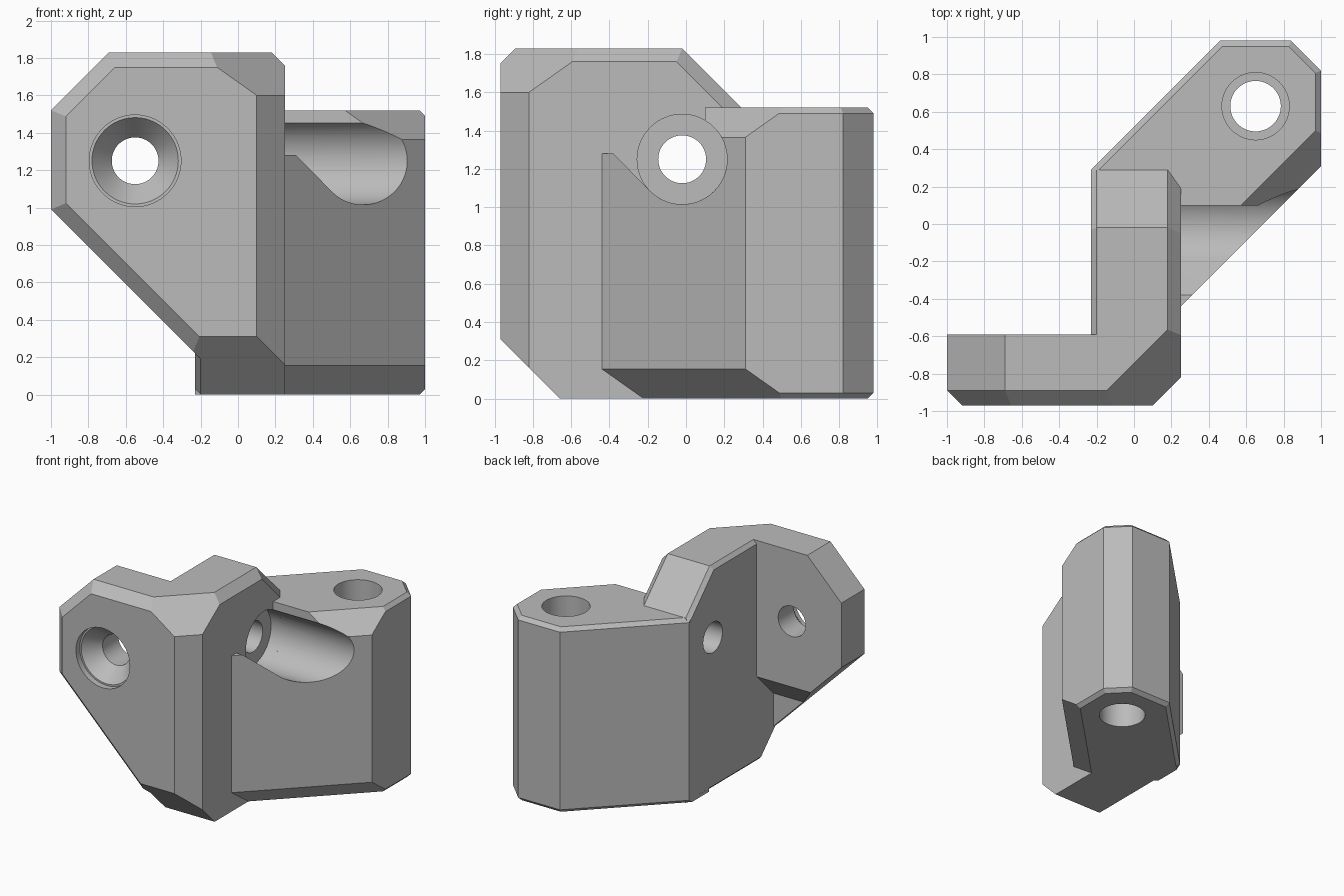
import bpy
import bmesh
import math
from mathutils import Vector, Matrix

cube = bpy.data.objects.get("Cube")
if cube:
    bpy.data.objects.remove(cube, do_unlink=True)


def plane(normal, d):
    """Half-space normal . p <= d, stored with a unit normal."""
    n = Vector(normal)
    return n.normalized(), d / n.length


def chamfer(a, b, width):
    """Half-space cutting the edge between two perpendicular planes."""
    return plane(a[0] + b[0], a[1] + b[1] - width)


def make_object(name, bm):
    bmesh.ops.recalc_face_normals(bm, faces=bm.faces)
    mesh = bpy.data.meshes.new(name)
    bm.to_mesh(mesh)
    bm.free()
    obj = bpy.data.objects.new(name, mesh)
    bpy.context.collection.objects.link(obj)
    return obj


def convex(name, planes):
    """Solid left over when a big block is trimmed by every plane."""
    bm = bmesh.new()
    bmesh.ops.create_cube(bm, size=6)
    for n, d in planes:
        geom = bm.verts[:] + bm.edges[:] + bm.faces[:]
        bmesh.ops.bisect_plane(bm, geom=geom, dist=1e-5, plane_co=n * d,
                               plane_no=n, clear_outer=True)
        rim = [e for e in bm.edges if e.is_boundary]
        if rim:
            bmesh.ops.edgeloop_fill(bm, edges=rim)
    return make_object(name, bm)


def cone(name, start, axis, length, r1, r2=None):
    """Round cutter running from start along axis."""
    axis = Vector(axis)
    bm = bmesh.new()
    turn = axis.to_track_quat('Z', 'Y').to_matrix().to_4x4()
    place = Matrix.Translation(Vector(start) + axis * length / 2) @ turn
    bmesh.ops.create_cone(bm, cap_ends=True, segments=64, radius1=r1,
                          radius2=r1 if r2 is None else r2,
                          depth=length, matrix=place)
    return make_object(name, bm)


def combine(target, tool, operation):
    """Apply a boolean and discard the tool object."""
    mod = target.modifiers.new("boolean", 'BOOLEAN')
    mod.operation = operation
    mod.solver = 'EXACT'
    mod.object = tool
    bpy.context.view_layer.update()
    graph = bpy.context.evaluated_depsgraph_get()
    mesh = bpy.data.meshes.new_from_object(target.evaluated_get(graph))
    target.modifiers.clear()
    target.data = mesh
    bpy.data.objects.remove(tool, do_unlink=True)


# Planes shared by the front plate and the side plate
floor = plane((0, 0, -1), 0)
top = plane((0, 0, 1), 1.83)
front = plane((0, -1, 0), 0.97)
right = plane((1, 0, 0), 0.25)
corner = plane((1, -1, 0), 1.07)
toe = plane((0, -1, -1), 0.66)
shared = [floor, top, front, right, corner, toe,
          chamfer(front, top, 0.08), chamfer(right, top, 0.07),
          chamfer(corner, top, 0.23)]

# Side plate, sloping down at the back
inner = plane((-1, 0, 0), 0.23)
slope = plane((0, 1, 1), 1.81)
body = convex("corner_bracket", shared + [
    inner, slope, plane((0, 1, 0), 0.29), chamfer(right, slope, 0.07)]
    + [chamfer(inner, p, 0.03) for p in (top, slope, floor, toe)])

# Front plate, thinner under the sloped undercut at its back
left = plane((-1, 0, 0), 1)
upper_left = plane((-1, 0, 1), 2.52)
lower_left = plane((-1, 0, -1), 0.01)
plate = shared + [left, upper_left, lower_left] + [
    chamfer(front, p, 0.08) for p in (left, upper_left, lower_left)]
upper_plate = convex("upper_plate", plate + [
    plane((0, 1, 0), -0.59), plane((0, 1, -1), -1.30)])
lower_plate = convex("lower_plate", plate + [plane((0, 1, 0), -0.81)])

# Diagonal lug with chamfered top and bottom rims
lug_top = plane((0, 0, 1), 1.52)
lug_front = plane((1, -1, 0), 0.69)
lug_sides = [plane((-1, 1, 0), 0.52), plane((0, 1, 0), 0.98),
             plane((1, 1, 0), 1.82), plane((1, 0, 0), 1)]
lug_planes = [floor, lug_top, lug_front] + lug_sides
lug_planes += [plane((-1, 0, 0), 0.229), plane((-1, -1, 0), 0.2)]
for cap in (lug_top, floor):
    lug_planes.append(chamfer(lug_front, cap, 0.155))
    lug_planes += [chamfer(side, cap, 0.03) for side in lug_sides]
lug = convex("lug", lug_planes)

# Screwdriver channel: round below, open above
bolt_y, bolt_z, bore, head = -0.02, 1.25, 0.125, 0.235
a0, a1, steps = math.acos(0.12 / head), -math.radians(135), 40
profile = []
for i in range(steps + 1):
    a = a0 + (a1 - a0) * i / steps
    profile.append((bolt_y + head * math.cos(a), bolt_z + head * math.sin(a)))
profile += [(-0.38, 1.28), (-0.7, 1.28), (-0.7, 1.8), (0.10, 1.8)]
bm = bmesh.new()
face = bm.faces.new([bm.verts.new((0.249, y, z)) for y, z in profile])
extruded = bmesh.ops.extrude_face_region(bm, geom=[face])
moved = [v for v in extruded["geom"] if isinstance(v, bmesh.types.BMVert)]
bmesh.ops.translate(bm, verts=moved, vec=(1, 0, 0))
combine(lug, make_object("channel_cutter", bm), 'DIFFERENCE')

# Join the solid parts
for part in (upper_plate, lower_plate, lug):
    combine(body, part, 'UNION')

# Side bolt hole with its flat head seat
bolt = (bolt_y, bolt_z)
cutters = [cone("side_hole", (-0.5, *bolt), (1, 0, 0), 1, bore),
           cone("side_seat", (0.15, *bolt), (1, 0, 0), 0.11, head)]

# Front bolt hole with a lip and a countersink
hole_x = -0.55
cutters += [
    cone("front_hole", (hole_x, -1.2, bolt_z), (0, 1, 0), 0.8, bore),
    cone("front_lip", (hole_x, -1.2, bolt_z), (0, 1, 0), 0.28, 0.245),
    cone("countersink", (hole_x, -0.925, bolt_z), (0, 1, 0), 0.13, head, bore)]

# Vertical lug hole, wide at both ends and narrow in the middle
lug_x, lug_y = 0.65, 0.63
cutters += [cone("lug_hole", (lug_x, lug_y, -0.2), (0, 0, 1), 2, 0.135),
            cone("lug_top_bore", (lug_x, lug_y, 0.95), (0, 0, 1), 1, 0.18),
            cone("lug_bottom_bore", (lug_x, lug_y, -0.2), (0, 0, 1), 0.75, 0.18)]
for cutter in cutters:
    combine(body, cutter, 'DIFFERENCE')

# Single grey material
grey = bpy.data.materials.new("plain_grey")
colour = (0.5, 0.5, 0.5, 1)
grey.use_nodes = True
grey.diffuse_color = colour
grey.node_tree.nodes["Principled BSDF"].inputs["Base Color"].default_value = colour
body.data.materials.clear()
body.data.materials.append(grey)
for poly in body.data.polygons:
    poly.material_index = 0

# Smooth the bores, keep the chamfers crisp
bpy.ops.object.select_all(action='DESELECT')
body.select_set(True)
bpy.context.view_layer.objects.active = body
bpy.ops.object.shade_smooth_by_angle(angle=math.radians(25))
